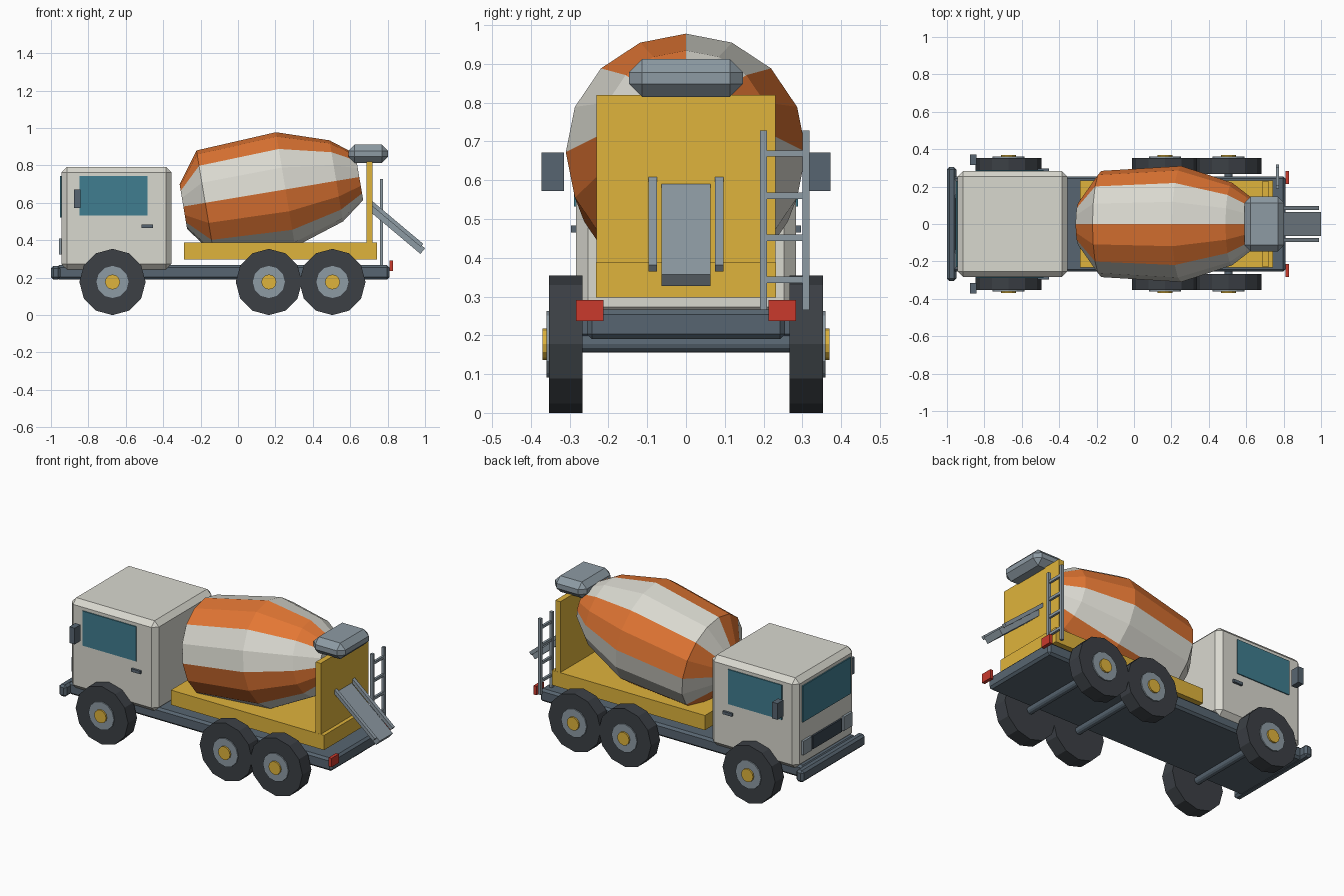
import bpy, bmesh
from math import radians, sin, cos, pi
from mathutils import Vector, Matrix

if "Cube" in bpy.data.objects:
    bpy.data.objects.remove(bpy.data.objects["Cube"])


def mat(name, r, g, b):
    m = bpy.data.materials.new(name)
    m.diffuse_color = tuple((c / 255) ** 2.2 for c in (r, g, b)) + (1,)
    m.use_nodes = True
    m.node_tree.nodes["Principled BSDF"].inputs["Base Color"].default_value = m.diffuse_color
    return m


CAB = mat("off_white", 216, 215, 206)
ORANGE = mat("orange", 226, 118, 55)
YELLOW = mat("yellow", 222, 178, 62)
SLATE = mat("slate", 88, 101, 112)
METAL = mat("metal", 140, 153, 162)
RUBBER = mat("rubber", 62, 66, 71)
GLASS = mat("glass", 66, 124, 142)
RED = mat("red", 200, 60, 48)
DARK = mat("dark_grille", 60, 70, 80)


def finish(name, bm, *mats):
    me = bpy.data.meshes.new(name)
    bmesh.ops.recalc_face_normals(bm, faces=bm.faces)
    bm.to_mesh(me)
    bm.free()
    ob = bpy.data.objects.new(name, me)
    for m in mats:
        me.materials.append(m)
    bpy.context.collection.objects.link(ob)
    return ob


def box(name, x, y, z, m, bevel=0, tilt=0):
    """Box from (min, max) ranges, optionally chamfered and pitched about y."""
    lo, hi = Vector((x[0], y[0], z[0])), Vector((x[1], y[1], z[1]))
    bm = bmesh.new()
    bmesh.ops.create_cube(bm, size=1, matrix=Matrix.Diagonal((*(hi - lo), 1)))
    if bevel:
        bmesh.ops.bevel(bm, geom=bm.edges[:], offset=bevel, segments=1, affect='EDGES')
    ob = finish(name, bm, m)
    ob.location = (lo + hi) / 2
    ob.rotation_euler.y = radians(tilt)
    return ob


def pair(name, x, y, z, m, **kw):
    """Same box on both sides of the truck."""
    for side, s in (("left", 1), ("right", -1)):
        box(f"{name}_{side}", x, sorted((s * y[0], s * y[1])), z, m, **kw)


def lathe(name, rings, sides, loc, axis, mats, pick=lambda i: 0):
    """Closed solid of revolution: rings are (distance along axis, radius)."""
    bm = bmesh.new()
    a = Vector(axis).normalized()
    up = (Vector((0, 0, 1)) - a * a.z).normalized()
    side = up.cross(a)
    loops = []
    for t, r in rings:
        loops.append([bm.verts.new(a * t + (up * cos(2 * pi * i / sides)
                      + side * sin(2 * pi * i / sides)) * r) for i in range(sides)])
    for p, q in zip(loops, loops[1:]):
        for i in range(sides):
            j = (i + 1) % sides
            bm.faces.new((p[i], p[j], q[j], q[i])).material_index = pick(i)
    bm.faces.new(loops[0])
    bm.faces.new(loops[-1])
    ob = finish(name, bm, *mats)
    ob.location = loc
    return ob


# Chassis and bumper
box("chassis", (-.97, .81), (-.255, .255), (.19, .267), SLATE, bevel=.013)
box("front_bumper", (-1, -.95), (-.305, .305), (.19, .262), SLATE, bevel=.013)
pair("tail_light", (.81, .83), (.213, .284), (.237, .291), RED)

# Cab with windows, handles, mirrors and nose details
box("cab", (-.944, -.356), (-.283, .283), (.243, .793), CAB, bevel=.03)
pair("side_window", (-.848, -.485), (.275, .289), (.532, .743), GLASS)
box("windshield", (-.951, -.935), (-.23, .23), (.522, .743), GLASS)
box("grille", (-.955, -.935), (-.14, .14), (.325, .405), DARK)
pair("headlight", (-.958, -.935), (.155, .235), (.325, .41), METAL)
pair("door_handle", (-.516, -.454), (.275, .296), (.465, .483), SLATE)
pair("mirror", (-.877, -.841), (.315, .372), (.572, .671), SLATE)

# Wheels and axles
for label, x in (("front", -.671), ("middle", .165), ("rear", .505)):
    lathe(f"{label}_axle", [(-.3, .022), (.3, .022)], 12, (x, 0, .178), (0, 1, 0), [SLATE])
    for side, s in (("left", 1), ("right", -1)):
        for part, y0, y1, r, m in (("tyre", .267, .353, .177, RUBBER),
                                   ("rim", .30, .360, .086, METAL),
                                   ("hub", .31, .370, .04, YELLOW)):
            lathe(f"{label}_{part}_{side}", [(y0, r), (y1, r)], 12,
                  (x, 0, .177), (0, s, 0), [m])

# Bed and rear panel
box("bed", (-.29, .743), (-.232, .232), (.298, .388), YELLOW)
box("rear_panel", (.686, .72), (-.231, .231), (.38, .82), YELLOW)

# Striped mixing drum
lathe("drum", [(-.554, .12), (-.435, .284), (0, .31), (.275, .22), (.4, .125)], 16,
      (.254, 0, .672), (cos(radians(9.5)), 0, sin(radians(9.5))),
      [CAB, ORANGE], lambda i: (i // 2) % 2)

# Hopper and discharge chute
box("hopper", (.59, .803), (-.147, .147), (.814, .912), METAL, bevel=.034)
box("chute", (.668, 1.03), (-.063, .063), (.439, .478), METAL, tilt=40)
pair("chute_rail", (.669, 1.025), (.075, .097), (.477, .498), METAL, tilt=40)

# Ladder
for n, y in enumerate((.2, .309)):
    box(f"ladder_rail_{n}", (.758, .776), (y - .009, y + .009), (.265, .728), METAL)
for n in range(4):
    z = .343 + .1085 * n
    box(f"ladder_rung_{n}", (.76, .774), (.2, .309), (z - .008, z + .008), METAL)
